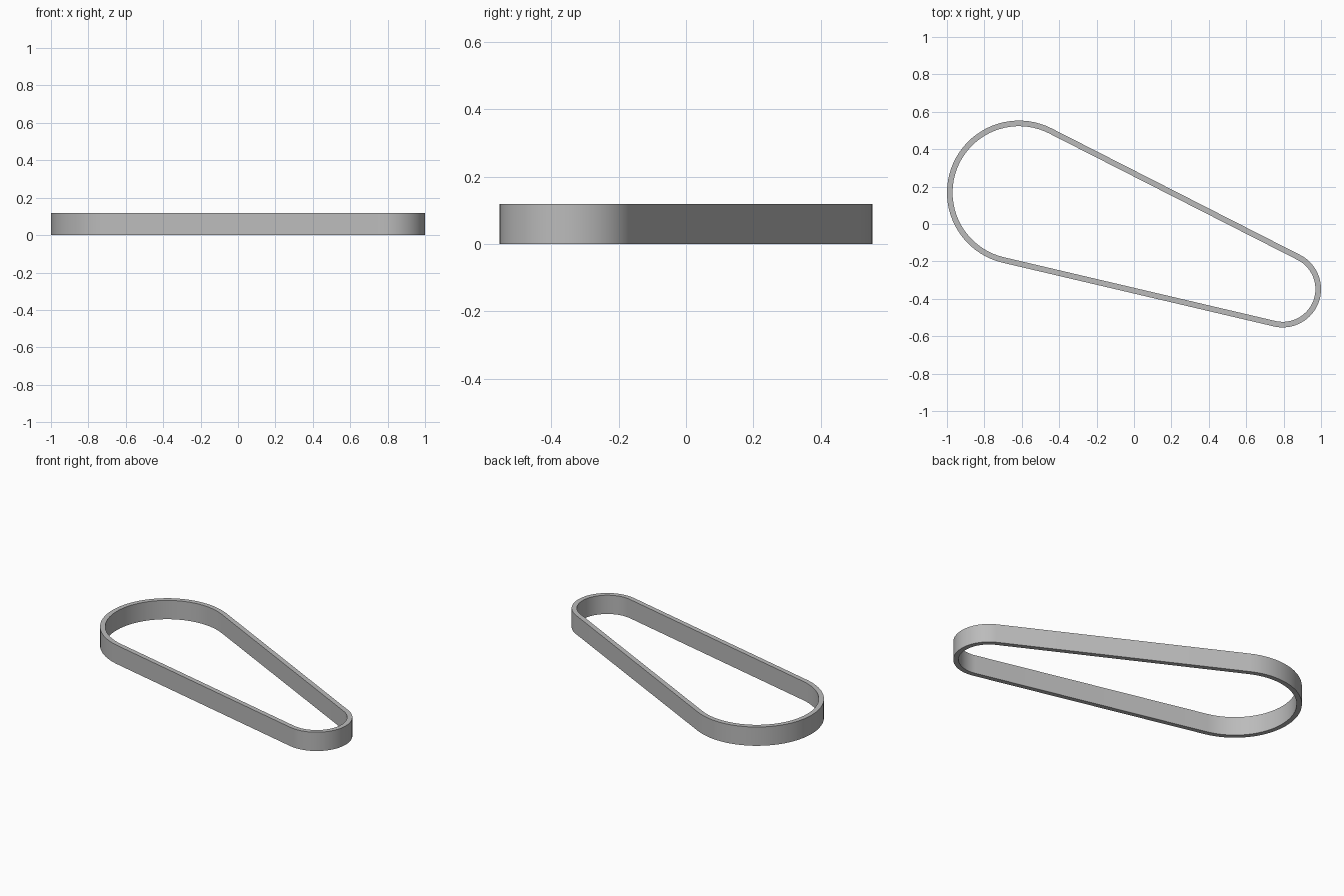
import bpy
import bmesh
from math import acos, atan2, cos, sin, pi, hypot, radians

cube = bpy.data.objects.get("Cube")
if cube:
    bpy.data.objects.remove(cube, do_unlink=True)

# Belt wrapped around a large and a small pulley
BIG = (-0.615, 0.168, 0.385)
SMALL = (0.795, -0.348, 0.205)
THICK, HEIGHT, STEPS = 0.03, 0.119, 40


def arc(circle, start, end, inset):
    x, y, r = circle
    angles = [start + (end - start) * i / STEPS for i in range(STEPS + 1)]
    return [(x + (r - inset) * cos(a), y + (r - inset) * sin(a)) for a in angles]


def belt_outline(inset):
    dx, dy = SMALL[0] - BIG[0], SMALL[1] - BIG[1]
    axis = atan2(dy, dx)
    spread = acos((BIG[2] - SMALL[2]) / hypot(dx, dy))
    return (arc(BIG, axis + spread, axis + 2 * pi - spread, inset)
            + arc(SMALL, axis - spread, axis + spread, inset))


# Four loops: outer and inner outline, bottom and top
bm = bmesh.new()


def loop(inset, z):
    return [bm.verts.new((x, y, z)) for x, y in belt_outline(inset)]


loops = [loop(0, 0), loop(0, HEIGHT), loop(THICK, HEIGHT), loop(THICK, 0)]
for k, a in enumerate(loops):
    b = loops[(k + 1) % len(loops)]
    for i in range(len(a)):
        j = (i + 1) % len(a)
        bm.faces.new((a[i], a[j], b[j], b[i]))
bmesh.ops.recalc_face_normals(bm, faces=bm.faces)

mesh = bpy.data.meshes.new("drive_belt")
bm.to_mesh(mesh)
bm.free()
belt = bpy.data.objects.new("drive_belt", mesh)
bpy.context.collection.objects.link(belt)

# Plain grey material
grey = bpy.data.materials.new("light_grey")
grey.use_nodes = True
colour = (0.5, 0.5, 0.5, 1)
grey.diffuse_color = colour
grey.node_tree.nodes["Principled BSDF"].inputs["Base Color"].default_value = colour
mesh.materials.append(grey)

# Smooth round the bends, crisp along the rims
bpy.ops.object.select_all(action="DESELECT")
belt.select_set(True)
bpy.context.view_layer.objects.active = belt
bpy.ops.object.shade_smooth_by_angle(angle=radians(30))
